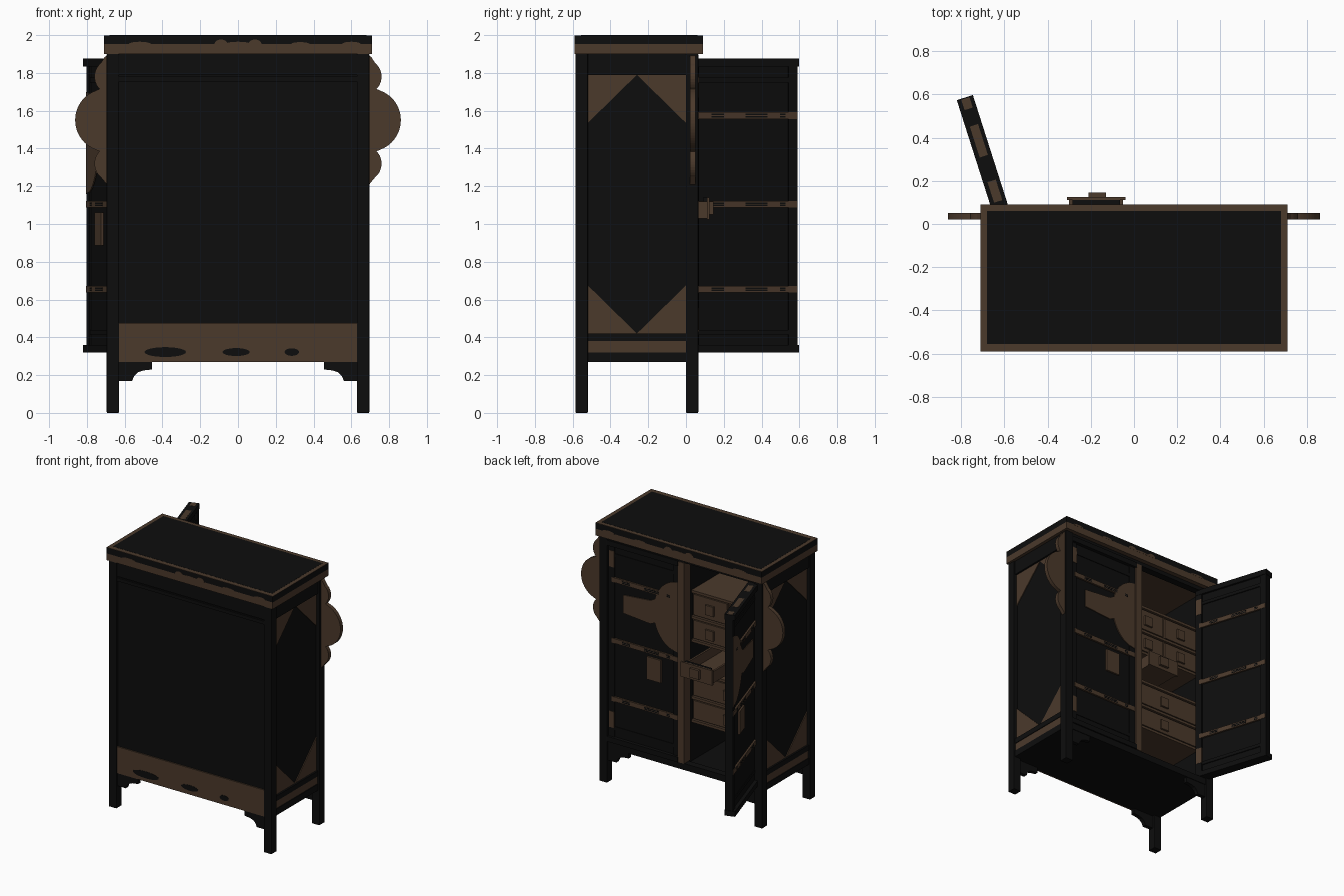
import bpy, bmesh, math
from mathutils import Matrix, Vector


def colour(name, rgb):
    m = bpy.data.materials.new(name)
    m.diffuse_color = (*rgb, 1)
    return m


BLACK = colour("black lacquer", (0.004, 0.004, 0.004))
BROWN = colour("aged brown", (0.07, 0.041, 0.024))
I = Matrix.Identity(4)


def prism(name, pts, y0, y1, mat, M=I, bevel=0):
    """Extrude an x-z outline from y0 to y1."""
    bm = bmesh.new()
    a = [bm.verts.new(M @ Vector((x, y0, z))) for x, z in pts]
    b = [bm.verts.new(M @ Vector((x, y1, z))) for x, z in pts]
    n = len(pts)
    bm.faces.new(a)
    bm.faces.new(b[::-1])
    for i in range(n):
        bm.faces.new((a[i], b[i], b[(i + 1) % n], a[(i + 1) % n]))
    bmesh.ops.recalc_face_normals(bm, faces=bm.faces)
    me = bpy.data.meshes.new(name)
    bm.to_mesh(me)
    bm.free()
    me.materials.append(mat)
    ob = bpy.data.objects.new(name, me)
    bpy.context.collection.objects.link(ob)
    if bevel:
        mod = ob.modifiers.new("soft edge", 'BEVEL')
        mod.width, mod.segments = bevel, 2
    return ob


def box(name, x0, x1, y0, y1, z0, z1, mat, M=I, bevel=0):
    return prism(name, [(x0, z0), (x1, z0), (x1, z1), (x0, z1)], y0, y1, mat, M, bevel)


def arc(cx, cz, rx, rz, a0, a1, n=16):
    return [(cx + rx * math.cos(math.radians(a0 + (a1 - a0) * i / n)),
             cz + rz * math.sin(math.radians(a0 + (a1 - a0) * i / n))) for i in range(n + 1)]


# Top: brown band, black slab, black inset panel with brown border
box("top_band", -0.71, 0.71, -0.59, 0.09, 1.90, 1.952, BROWN)
box("top_slab", -0.71, 0.71, -0.59, 0.09, 1.952, 1.997, BLACK)
box("top_border", -0.71, 0.71, -0.59, 0.09, 1.995, 1.999, BROWN)
box("top_panel", -0.68, 0.68, -0.555, 0.06, 1.99, 2.0, BLACK, bevel=0.0005)
# Worn patches along the front and back edge of the slab
for x, w, h in ((-0.52, .06, .014), (-0.09, .035, .026), (0, .07, .014),
                (0.09, .035, .026), (0.33, .05, .012), (0.6, .05, .014)):
    for y in (-0.591, 0.09):
        prism("worn_patch", arc(x, 1.951, w, h, 0, 180), y, y + 0.001, BROWN)

# Legs with corner brackets between them
bracket = [(-0.63, 0.17), (-0.56, 0.17), (-0.55, 0.195), (-0.53, 0.215), (-0.5, 0.225),
           (-0.455, 0.23), (-0.455, 0.275), (-0.63, 0.275)]
for s in (-1, 1):
    S = Matrix.Diagonal((s, 1, 1, 1))
    for y in (-0.585, 0.0):
        box("leg", 0.63, 0.695, y, y + 0.065, 0, 1.9, BLACK, S, 0.004)
    for y in (-0.57, 0.02):
        prism("leg_bracket", bracket, y, y + 0.03, BLACK, S)

# Back panel (seen from the front), brown apron and worn ovals
box("rear_panel", -0.63, 0.63, -0.565, -0.54, 0.27, 1.9, BLACK)
box("rear_top_rail", -0.63, 0.63, -0.575, -0.54, 1.79, 1.9, BLACK)
box("rear_moulding", -0.63, 0.63, -0.578, -0.54, 1.755, 1.78, BLACK)
box("rear_apron", -0.63, 0.63, -0.575, -0.54, 0.27, 0.475, BROWN)
for x, w, h in ((-0.385, .11, .026), (-0.01, .072, .021), (0.285, .038, .02)):
    prism("apron_oval", arc(x, 0.322, w, h, 0, 345, 23), -0.577, -0.574, BLACK)

# Sides: panel, corner triangles, rails, and cloud shaped wings
wing = ([(0.68, 1.9), (0.705, 1.885)] + arc(0.685, 1.78, 0.075, 0.085, 55, -50, 10)
        + arc(0.70, 1.55, 0.162, 0.165, 70, -70, 24)
        + arc(0.685, 1.32, 0.075, 0.085, 50, -55, 10) + [(0.695, 1.21), (0.68, 1.2)])
for s in (-1, 1):
    S = Matrix.Diagonal((s, 1, 1, 1))
    # local x -> world y, local y -> world x
    T = S @ Matrix(((0, 1, 0, 0), (1, 0, 0, 0), (0, 0, 1, 0), (0, 0, 0, 1)))
    box("side_panel", -0.53, 0.01, 0.645, 0.665, 0.27, 1.9, BLACK, T)
    box("side_top_rail", -0.52, 0, 0.66, 0.685, 1.79, 1.9, BLACK, T)
    box("side_low_rail", -0.52, 0, 0.66, 0.685, 0.38, 0.42, BLACK, T)
    box("side_brown_rail", -0.52, 0, 0.66, 0.68, 0.32, 0.38, BROWN, T)
    box("side_bottom_rail", -0.52, 0, 0.66, 0.685, 0.27, 0.32, BLACK, T)
    for y in (-0.52, 0.0):
        for z, d in ((1.79, -0.255), (0.42, 0.255)):
            prism("side_corner", [(y, z), (-0.26, z), (y, z + d)], 0.664, 0.671, BROWN, T)
    prism("side_wing", wing, 0.02, 0.05, BROWN, S)

# Floor, rails on the door side, ceiling, centre post
box("floor", -0.65, 0.65, -0.56, 0.03, 0.27, 0.30, BLACK)
box("door_bottom_rail", -0.63, 0.63, 0.0, 0.055, 0.27, 0.32, BLACK)
box("door_top_rail", -0.63, 0.63, 0.0, 0.055, 1.87, 1.9, BLACK)
box("centre_post", -0.025, 0.03, -0.02, 0.06, 0.32, 1.87, BROWN)
box("divider", -0.015, 0.0, -0.55, -0.01, 0.3, 1.9, BLACK)


def door(M):
    """A door along local x from hinge (0) to free edge (0.6), outside at +y."""
    box("door_panel", 0.02, 0.59, 0.012, 0.048, 0.33, 1.86, BLACK, M)
    for x in (0.0, 0.55):
        box("door_stile", x, x + 0.05, 0, 0.057, 0.32, 1.875, BLACK, M)
    for z in (0.32, 1.835):
        box("door_end_rail", 0.0, 0.605, -0.003, 0.075, z, z + 0.04, BLACK, M)
    for z in (0.415, 1.75):
        box("door_moulding", 0.05, 0.55, 0.004, 0.053, z, z + 0.025, BLACK, M)
    # brown straps with dark worn streaks
    for z in (0.655, 1.105, 1.575):
        box("door_strap", 0.03, 0.595, -0.002, 0.062, z - 0.018, z + 0.018, BROWN, M)
        for x, w in ((0.12, 0.07), (0.31, 0.12), (0.5, 0.03)):
            for k in (-0.006, 0.006):
                box("strap_streak", x, x + w, -0.003, 0.063, z + k - 0.004, z + k + 0.004, BLACK, M)
    # hinge plates
    for z in (0.43, 1.67):
        box("hinge_plate", 0.005, 0.05, -0.002, 0.06, z, z + 0.125, BROWN, M)
    # half-round lock plate with tongue, and pendant pull
    plate = ([(0.597, 1.16), (0.597, 1.70)] + arc(0.597, 1.43, 0.21, 0.27, 105, 160, 10)
             + [(0.36, 1.50), (0.13, 1.48), (0.13, 1.34), (0.36, 1.32)]
             + arc(0.597, 1.43, 0.21, 0.27, 200, 255, 10))
    prism("lock_plate", plate, 0.055, 0.062, BROWN, M)
    box("pendant_pull", 0.33, 0.45, 0.047, 0.062, 0.885, 1.06, BROWN, M)


# Closed door (+x) and open door (-x)
door(Matrix.Translation((0.63, -0.01, 0)) @ Matrix.Diagonal((-1, 1, 1, 1)))
OPEN = Matrix.Translation((-0.565, 0.02, 0)) @ Matrix.Rotation(math.radians(107.7), 4, 'Z')
door(OPEN)
for x0, x1 in ((0.1, 0.2), (0.32, 0.47), (0.55, 0.6)):
    box("door_top_wear", x0, x1, 0.015, 0.055, 1.874, 1.876, BROWN, OPEN)

# Drawer banks: two rows of two above, two rows below
for z0, z1, cols in ((1.42, 1.60, 2), (1.24, 1.40, 2), (0.80, 0.98, 1), (0.62, 0.78, 1)):
    box("drawer_shelf", -0.64, -0.01, -0.54, -0.045, z1, z1 + 0.02, BROWN)
    box("drawer_case", -0.64, -0.01, -0.54, -0.065, z0, z1, BROWN)
    w = 0.61 / cols
    for i in range(cols):
        x = -0.63 + i * w
        box("drawer_face", x + 0.008, x + w - 0.008, -0.07, -0.05, z0 + 0.01, z1 - 0.01, BROWN)
        c, zc = x + w / 2, (z0 + z1) / 2
        box("drawer_plate", c - 0.035, c + 0.035, -0.05, -0.035, zc - 0.045, zc + 0.03, BROWN)
for z in (1.22, 0.60):
    box("bank_base", -0.64, -0.01, -0.54, -0.045, z, z + 0.02, BROWN)

# Pulled-out drawer with handle
box("open_drawer_front", -0.31, -0.04, 0.11, 0.125, 1.025, 1.14, BROWN)
box("open_drawer_base", -0.30, -0.05, -0.4, 0.11, 1.03, 1.045, BROWN)
for x in (-0.30, -0.065):
    box("open_drawer_side", x, x + 0.015, -0.4, 0.11, 1.03, 1.12, BROWN)
box("open_drawer_lining", -0.285, -0.065, 0.09, 0.11, 1.04, 1.141, BLACK)
box("open_drawer_handle", -0.21, -0.13, 0.125, 0.145, 1.05, 1.12, BROWN)
